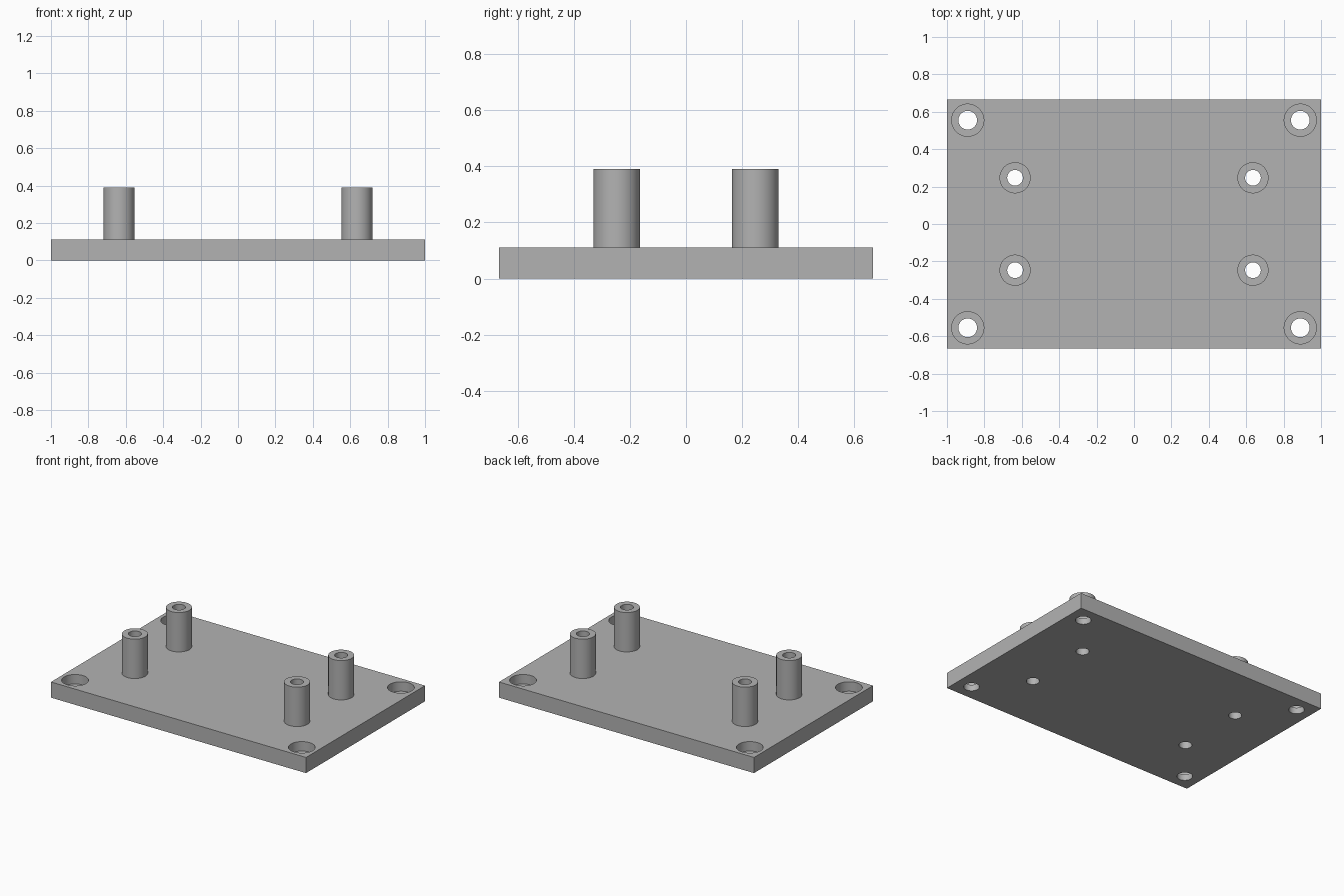
import bpy, bmesh
from math import cos, sin, pi, radians

WIDTH, DEPTH, THICK = 2.0, 1.333, 0.111
POST_TOP = 0.39
SEGMENTS = 64
SIGNS = [(sx, sy) for sx in (-1, 1) for sy in (-1, 1)]

cube = bpy.data.objects.get("Cube")
if cube:
    bpy.data.objects.remove(cube, do_unlink=True)

grey = bpy.data.materials.new("plain_grey")
grey.use_nodes = True
colour = (0.45, 0.45, 0.45, 1)
grey.diffuse_color = colour
grey.node_tree.nodes["Principled BSDF"].inputs["Base Color"].default_value = colour


def add_object(name, bm):
    bmesh.ops.recalc_face_normals(bm, faces=bm.faces)
    mesh = bpy.data.meshes.new(name)
    bm.to_mesh(mesh)
    bm.free()
    mesh.materials.append(grey)
    obj = bpy.data.objects.new(name, mesh)
    bpy.context.collection.objects.link(obj)
    return obj


def lathe(bm, profile, x, y, capped=False, closed=False):
    """Revolve (radius, height) points about a vertical axis at x, y."""
    rings = [[bm.verts.new((x + r * cos(2 * pi * i / SEGMENTS),
                            y + r * sin(2 * pi * i / SEGMENTS), z))
              for i in range(SEGMENTS)] for r, z in profile]
    pairs = list(zip(rings, rings[1:]))
    if closed:
        pairs.append((rings[-1], rings[0]))
    for low, high in pairs:
        for i in range(SEGMENTS):
            j = (i + 1) % SEGMENTS
            bm.faces.new((low[i], low[j], high[j], high[i]))
    if capped:
        bm.faces.new(rings[0][::-1])
        bm.faces.new(rings[-1])


def smooth(obj):
    bpy.ops.object.select_all(action="DESELECT")
    obj.select_set(True)
    bpy.context.view_layer.objects.active = obj
    bpy.ops.object.shade_smooth_by_angle(angle=radians(30))


# Base plate
bm = bmesh.new()
bmesh.ops.create_cube(bm, size=1)
bmesh.ops.scale(bm, vec=(WIDTH, DEPTH, THICK), verts=bm.verts)
bmesh.ops.translate(bm, vec=(0, 0, THICK / 2), verts=bm.verts)
plate = add_object("base_plate", bm)

# Cutter for counterbored corner holes and post bores
bm = bmesh.new()
counterbore = [(0.05, -0.1), (0.05, 0.044), (0.086, 0.044), (0.086, 0.2)]
bore = [(0.042, -0.1), (0.042, 0.2)]
for sx, sy in SIGNS:
    lathe(bm, counterbore, sx * 0.889, sy * 0.555, capped=True)
    lathe(bm, bore, sx * 0.636, sy * 0.247, capped=True)
cutter = add_object("hole_cutter", bm)
cutter.hide_render = True

# Cut the holes, then discard the cutter
cut = plate.modifiers.new("holes", "BOOLEAN")
cut.operation = "DIFFERENCE"
cut.solver = "EXACT"
cut.object = cutter
bpy.context.view_layer.objects.active = plate
bpy.ops.object.modifier_apply(modifier=cut.name)
bpy.data.objects.remove(cutter, do_unlink=True)
smooth(plate)

# Hollow standoff posts
for sx, sy in SIGNS:
    name = ("back" if sy > 0 else "front") + ("_left" if sx > 0 else "_right")
    bm = bmesh.new()
    lathe(bm, [(0.042, THICK), (0.042, POST_TOP), (0.083, POST_TOP), (0.083, THICK)],
          sx * 0.636, sy * 0.247, closed=True)
    smooth(add_object(name + "_post", bm))
